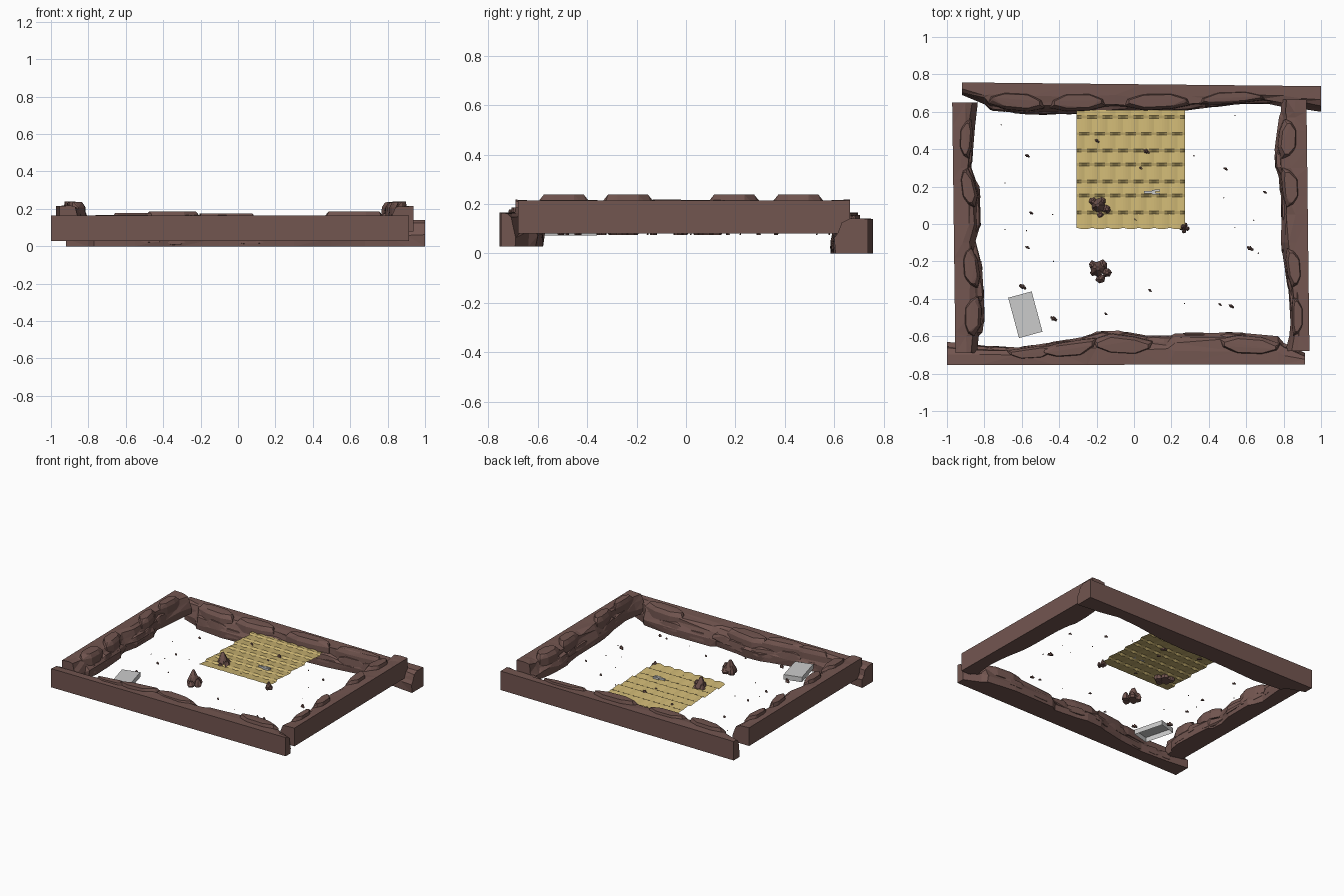
import bpy, bmesh, math, random
from mathutils import Vector, Matrix

if "Cube" in bpy.data.objects:
    bpy.data.objects.remove(bpy.data.objects["Cube"])

rng = random.Random(4)


def material(name, rgb):
    m = bpy.data.materials.new(name)
    m.diffuse_color = (*rgb, 1)
    m.use_nodes = True
    m.node_tree.nodes["Principled BSDF"].inputs["Base Color"].default_value = m.diffuse_color
    return m


STONE = material("brown_stone", (0.17, 0.092, 0.08))
STRAW = material("straw_yellow", (0.60, 0.46, 0.17))


def finish(bm, name, mat=None):
    bmesh.ops.recalc_face_normals(bm, faces=bm.faces)
    me = bpy.data.meshes.new(name)
    bm.to_mesh(me)
    bm.free()
    ob = bpy.data.objects.new(name, me)
    bpy.context.collection.objects.link(ob)
    if mat:
        me.materials.append(mat)
    return ob


def add_hull(bm, pts):
    vs = [bm.verts.new(p) for p in pts]
    res = bmesh.ops.convex_hull(bm, input=vs)
    junk = [v for v in res["geom_interior"] if isinstance(v, bmesh.types.BMVert)]
    bmesh.ops.delete(bm, geom=junk, context="VERTS")


def beam(name, inner, outer, z0, z1, along_x, slabs):
    """Beam with a flat outer side and a chipped inner side.
    inner: (position, inner edge); outer: edge at both ends; slabs: (start, end, top)"""
    bm = bmesh.new()
    a, b = inner[0][0], inner[-1][0]

    def edge(t):
        return outer[0] + (outer[1] - outer[0]) * (t - a) / (b - a)

    def inside(t):
        for (t0, e0), (t1, e1) in zip(inner, inner[1:]):
            if t <= t1:
                return e0 + (e1 - e0) * (t - t0) / (t1 - t0)
        return inner[-1][1]

    def place(t, d, z):
        return (t, d, z) if along_x else (d, t, z)

    rings = []
    for i, (t, e) in enumerate(inner):
        o = edge(t)
        w = e - o
        j = lambda s: rng.uniform(-s, s)
        h = z1 - z0
        prof = [(0, z0), (0, z1), (0.5 + j(.1), z1 + j(.004)), (0.76 + j(.07), z1 - .012 + j(.01)),
                (0.84 + j(.05), z0 + h * (.62 + j(.12))), (1, z0 + h * (.36 + j(.1))), (.97 + j(.03), z0)]
        rings.append([bm.verts.new(place(t, o + f * w, z)) for f, z in prof])
    n = len(rings[0])
    for r, s in zip(rings, rings[1:]):
        for k in range(n):
            bm.faces.new((r[k], r[(k + 1) % n], s[(k + 1) % n], s[k]))
    bm.faces.new(rings[0])
    bm.faces.new(rings[-1])
    bmesh.ops.triangulate(bm, faces=[f for f in bm.faces if len(f.verts) == 4])

    # raised slabs along the top
    for s0, s1, top in slabs:
        pts = []
        for f, inset in ((0, 0), (.3, 0), (.7, 0), (1, 0)):
            t = s0 + f * (s1 - s0)
            o, w = edge(t), inside(t) - edge(t)
            lo = .5 if f in (0, 1) else .3
            hi = .82 if f in (0, 1) else .93
            tt = t + (.02 if f == 0 else -.02 if f == 1 else 0) * 1.2
            pts += [place(t, o + lo * w, z1 - .05), place(t, o + hi * w, z1 - .06),
                    place(tt, o + (lo + .08) * w, top), place(tt, o + (hi - .12) * w, top - rng.uniform(0, .006)),
                    place(t, o + (hi - .02) * w, top - .03)]
        add_hull(bm, pts)
    # broken chips bulging from the inner face
    t = a + .12
    while t < b - .3:
        ln = rng.uniform(.12, .24)
        pts = []
        zc = z0 + (z1 - z0) * rng.uniform(.25, .55)
        for f, r in ((0, .35), (.25, 1), (.65, .9), (1, .3)):
            u = t + f * ln
            o, w = edge(u), inside(u) - edge(u)
            hh = .035 * r
            pts += [place(u, o + .6 * w, zc - hh), place(u, o + .6 * w, zc + hh + .015),
                    place(u, o + (.86 + .1 * r) * w, zc + hh * .8), place(u, o + (.92 + .1 * r) * w, zc - hh * .8)]
        add_hull(bm, pts)
        t += ln * rng.uniform(.7, 1.1)
    return finish(bm, name, STONE)


# four stone beams, the side pair lying across the front and back pair
beam("front_beam", [(-1, -.63), (-.83, -.65), (-.62, -.66), (-.42, -.63), (-.25, -.60), (-.2, -.575), (-.08, -.57),
                    (0, -.59), (.18, -.605), (.22, -.585), (.55, -.58), (.77, -.6), (.8, -.635), (.915, -.69)],
     (-.755, -.75), .027, .165, True, [(-.68, -.42, .178), (-.5, -.2, .185), (-.22, .1, .176), (.46, .78, .186)])
beam("back_beam", [(-.92, .69), (-.8, .64), (-.77, .61), (-.55, .585), (-.3, .59), (-.1, .605), (.05, .595),
                   (.3, .61), (.5, .635), (.68, .65), (.8, .625), (.9, .615), (1, .6)],
     (.757, .737), 0, .14, True, [(-.78, -.48, .165), (-.45, -.15, .158), (-.05, .3, .163), (.35, .7, .155)])
SIDE_SLABS = [(-.6, -.39, .238), (-.34, -.13, .238), (.09, .30, .238), (.35, .56, .238)]
beam("left_beam", [(-.69, -.84), (-.6, -.83), (-.58, -.81), (-.5, -.8), (-.35, -.805), (-.2, -.815), (-.18, -.84),
                   (-.1, -.85), (0, -.82), (.2, -.825), (.24, -.85), (.3, -.87), (.4, -.86), (.52, -.85), (.65, -.835)],
     (-.955, -.972), .08, .215, False, SIDE_SLABS)
beam("right_beam", [(-.68, .81), (-.6, .83), (-.5, .84), (-.35, .825), (-.2, .8), (-.1, .785), (.05, .79), (.15, .785),
                    (.25, .775), (.3, .757), (.4, .752), (.5, .765), (.57, .775), (.6, .785), (.665, .787)],
     (.938, .922), .08, .215, False, SIDE_SLABS)


# quilted straw mat
bm = bmesh.new()
bmesh.ops.create_grid(bm, x_segments=42, y_segments=42, size=.5)
for v in bm.verts:
    u, w = v.co.x + .5, v.co.y + .5
    row = w * 7.5
    p = abs(math.sin(math.pi * (u * 7 + .5 * (int(row) % 2))))
    fade = max(0, 1 - w * 6)
    v.co = (-.307 + .58 * u, -.02 - .008 * fade * p + .63 * w, .093 + .007 * p + .010 * (1 - row % 1))
finish(bm, "straw_mat", STRAW)

# open-bottomed grey tray, turned a little
bm = bmesh.new()
bmesh.ops.create_cube(bm, size=1)
bmesh.ops.delete(bm, geom=[f for f in bm.faces if f.normal.z < -.5], context="FACES_ONLY")
tray = finish(bm, "grey_tray")
tray.matrix_world = (Matrix.Translation((-.581, -.485, .091)) @ Matrix.Rotation(math.radians(15), 4, "Z")
                     @ Matrix.Diagonal((.13, .223, .036, 1)))


def chunk(bm, x, y, z, r, h, sides=6, taper=.5):
    """One faceted stone standing on height z."""
    pts = []
    turn = rng.uniform(0, 6)
    for f, s in ((0, .85), (.3, 1), (.7, taper + .15), (1, taper * .6)):
        for k in range(sides):
            an = turn + math.tau * k / sides
            q = r * s * rng.uniform(.8, 1.1)
            pts.append((x + q * math.cos(an), y + q * math.sin(an), z + h * f * (1 - rng.uniform(0, .08))))
    add_hull(bm, pts)


# stone mounds: a tall core with smaller stones around it
for name, x, y, size in (("front_mound", -.18, -.25, 1), ("back_mound", -.18, .09, 1), ("small_mound", .268, -.02, .48)):
    bm = bmesh.new()
    chunk(bm, x - .015 * size, y + .01 * size, .075, .042 * size, .1 * size, 7, .4)
    for dx, dy, r, h in ((.035, -.01, .03, .055), (-.04, .03, .026, .06), (.0, -.04, .027, .04),
                         (.01, .03, .03, .05), (-.035, -.01, .02, .04)):
        chunk(bm, x + dx * size, y + dy * size, .075, r * size, h * size)
    finish(bm, name, STONE)

# scattered gravel: (x, y, radius)
GRAVEL = [(-.71, .53, .005), (-.57, .365, .012), (-.69, .22, .005), (-.55, .06, .011), (-.435, .05, .005),
          (-.69, -.03, .005), (-.575, -.035, .006), (-.57, -.125, .012), (-.43, -.2, .006), (-.595, -.335, .02),
          (-.43, -.505, .018), (-.15, -.48, .009), (.085, -.355, .01), (.27, -.425, .004), (.46, -.43, .01),
          (.52, -.44, .014), (.62, -.13, .018), (.665, -.155, .006), (.64, .02, .005), (.54, -.02, .004),
          (.70, .17, .01), (.49, .295, .012), (.32, .365, .006), (.54, .58, .005), (.48, .14, .005)]
ON_MAT = [(-.2, .445, .015), (.065, .39, .02), (.035, .30, .012), (.005, .025, .01)]
bm = bmesh.new()
for z, stones in ((.075, GRAVEL), (.092, ON_MAT)):
    for x, y, r in stones:
        chunk(bm, x, y, z, r * .75, r * 1.3, 5)
        if r > .008:
            chunk(bm, x + r * .6, y - r * .4, z, r * .5, r, 5)
            chunk(bm, x - r * .6, y + r * .3, z, r * .45, r * .8, 5)
finish(bm, "gravel", STONE)

# small grey tool lying on the mat: handle, collar and forked head
bm = bmesh.new()
for dx, dy, sx, sy in ((.075, .17, .045, .012), (.105, .17, .018, .026), (.124, .18, .03, .01), (.124, .162, .03, .01)):
    bmesh.ops.create_cube(bm, size=1, matrix=Matrix.Translation((dx, dy, .112)) @ Matrix.Diagonal((sx, sy, .014, 1)))
finish(bm, "small_tool")
